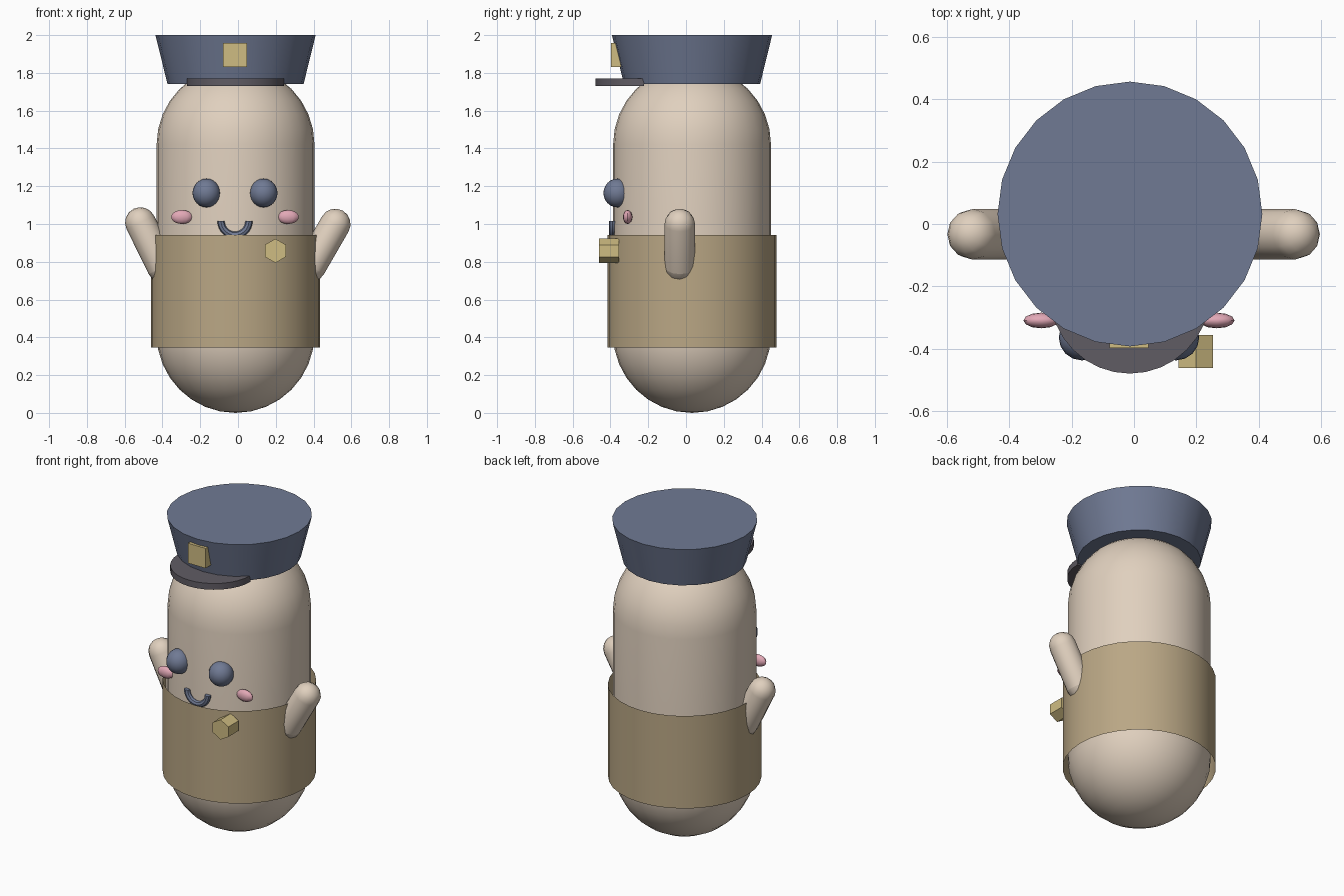
import bpy, bmesh, math
from mathutils import Matrix, Vector

cube = bpy.data.objects.get("Cube")
if cube:
    bpy.data.objects.remove(cube, do_unlink=True)

CX, CY = -0.013, 0.032  # axis of body, shirt and hat


def material(name, rgb):
    lin = [((c / 255 + 0.055) / 1.055) ** 2.4 for c in rgb] + [1]
    m = bpy.data.materials.new(name)
    m.use_nodes = True
    m.diffuse_color = lin
    m.node_tree.nodes["Principled BSDF"].inputs["Base Color"].default_value = lin
    return m


SKIN = material("warm skin", (224, 208, 190))
TAN = material("tan cloth", (186, 167, 133))
BLUE = material("slate blue", (112, 122, 148))
GREY = material("dark grey", (96, 92, 100))
GOLD = material("gold", (207, 188, 130))
PINK = material("blush pink", (226, 168, 182))


def finish(name, bm, mat, smooth=True):
    bmesh.ops.recalc_face_normals(bm, faces=bm.faces)
    mesh = bpy.data.meshes.new(name)
    bm.to_mesh(mesh)
    bm.free()
    mesh.materials.append(mat)
    ob = bpy.data.objects.new(name, mesh)
    bpy.context.collection.objects.link(ob)
    if smooth:
        bpy.ops.object.select_all(action='DESELECT')
        ob.select_set(True)
        bpy.context.view_layer.objects.active = ob
        bpy.ops.object.shade_smooth_by_angle(angle=math.radians(40))
    return ob


def capsule(name, low, high, radius, mat, seg, rings):
    """Sphere split at its equator and stretched between two centres."""
    low, high = Vector(low), Vector(high)
    axis = high - low
    bm = bmesh.new()
    bmesh.ops.create_uvsphere(bm, u_segments=seg, v_segments=rings, radius=radius)
    cut = bmesh.ops.bisect_plane(bm, geom=bm.verts[:] + bm.edges[:] + bm.faces[:],
                                 plane_co=(0, 0, 0), plane_no=(0, 0, 1))
    equator = [e for e in cut["geom_cut"] if isinstance(e, bmesh.types.BMEdge)]
    if not equator:
        equator = [e for e in bm.edges if all(abs(v.co.z) < 1e-5 for v in e.verts)]
    bmesh.ops.split_edges(bm, edges=equator)
    for f in bm.faces:
        f.tag = f.calc_center_median().z > 0
    for v in {v for f in bm.faces if f.tag for v in f.verts}:
        v.co.z += axis.length
    rims = [e for e in bm.edges if e.is_boundary]
    bmesh.ops.bridge_loops(bm, edges=rims)
    turn = Vector((0, 0, 1)).rotation_difference(axis).to_matrix().to_4x4()
    bm.transform(Matrix.Translation(low) @ turn)
    return finish(name, bm, mat)


def frustum(name, loc, r_low, r_high, depth, seg, mat, caps=True, rot=None):
    bm = bmesh.new()
    bmesh.ops.create_cone(bm, cap_ends=caps, segments=seg, radius1=r_low,
                          radius2=r_high, depth=depth)
    bm.transform(Matrix.Translation(loc) @ (rot or Matrix()))
    return finish(name, bm, mat)


def ellipsoid(name, loc, size, mat, seg, rings):
    bm = bmesh.new()
    bmesh.ops.create_uvsphere(bm, u_segments=seg, v_segments=rings, radius=1)
    bm.transform(Matrix.Translation(loc) @ Matrix.Diagonal((*size, 1)))
    return finish(name, bm, mat)


# Body and open shirt tube
capsule("body", (CX, CY, 0.418), (CX, CY, 1.42), 0.418, SKIN, 32, 16)
frustum("shirt", (CX, CY, 0.643), 0.447, 0.447, 0.595, 32, TAN, caps=False)

# Raised arms, each at its own angle
capsule("right_arm", (-0.40, -0.033, 0.77), (-0.517, -0.033, 1.008), 0.081, SKIN, 12, 8)
capsule("left_arm", (0.385, -0.033, 0.775), (0.515, -0.033, 1.0), 0.081, SKIN, 12, 8)

# Hat crown
frustum("hat_crown", (CX, CY, 1.87), 0.36, 0.424, 0.26, 24, BLUE)

# Half-round visor
bm = bmesh.new()
rim = [bm.verts.new((CX - 0.257 * math.cos(a), -0.222 - 0.257 * math.sin(a), 1.73))
       for a in (math.pi * i / 16 for i in range(17))]
face = bm.faces.new(rim)
top = bmesh.ops.extrude_face_region(bm, geom=[face])["geom"]
bmesh.ops.translate(bm, vec=(0, 0, 0.04),
                    verts=[v for v in top if isinstance(v, bmesh.types.BMVert)])
finish("hat_visor", bm, GREY)

# Square hat badge
bm = bmesh.new()
bmesh.ops.create_cube(bm, size=1)
bm.transform(Matrix.Translation((-0.016, -0.357, 1.895)) @ Matrix.Diagonal((0.126, 0.08, 0.128, 1)))
finish("hat_badge", bm, GOLD, smooth=False)

# Eyes and cheeks
for side, sx in (("right", -1), ("left", 1)):
    ellipsoid(side + "_eye", (-0.016 + sx * 0.151, -0.363, 1.164), (0.074, 0.074, 0.076), BLUE, 16, 12)
    ellipsoid(side + "_cheek", (-0.016 + sx * 0.281, -0.309, 1.037), (0.057, 0.025, 0.037), PINK, 12, 8)

# Smile: tube swept along a half circle
bm = bmesh.new()
steps, sides, loops = 14, 8, []
for i in range(steps + 1):
    a = math.pi * i / steps
    out = Vector((math.cos(a), 0, -math.sin(a)))
    centre = Vector((-0.016, -0.388, 1.015)) + out * 0.074
    loops.append([bm.verts.new(centre + 0.019 * (out * math.cos(t) + Vector((0, math.sin(t), 0))))
                  for t in (math.tau * k / sides for k in range(sides))])
for a, b in zip(loops, loops[1:]):
    for k in range(sides):
        n = (k + 1) % sides
        bm.faces.new((a[k], a[n], b[n], b[k]))
bm.faces.new(loops[0])
bm.faces.new(loops[-1])
finish("smile", bm, BLUE)

# Six-sided shirt button
frustum("shirt_button", (0.198, -0.408, 0.858), 0.064, 0.064, 0.105, 6, GOLD,
        rot=Matrix.Rotation(math.radians(90), 4, 'X'))
